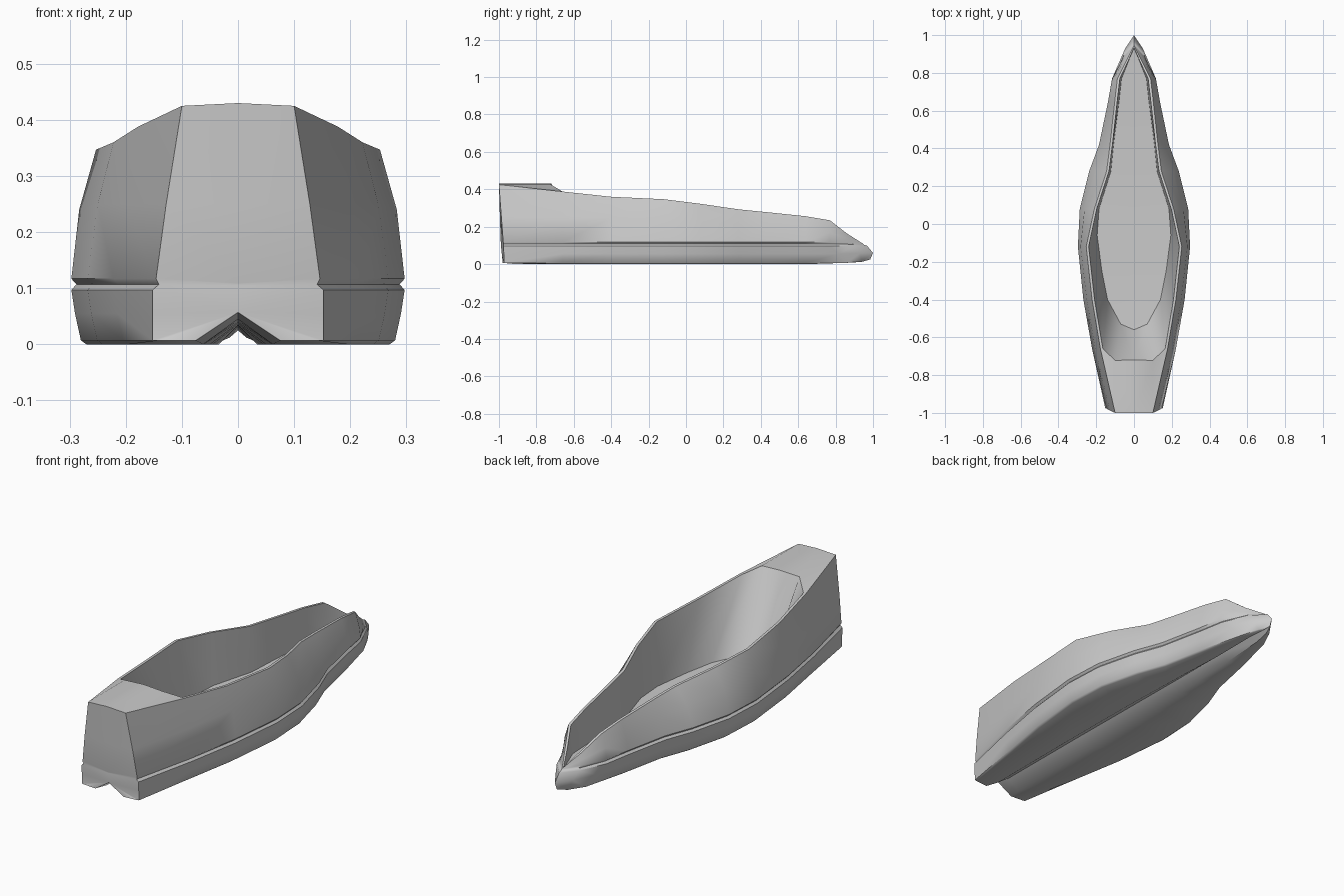
import bpy, bmesh

# Hull stations from stern corner to bow:
# y, rail x, side x, side z, gunwale x, gunwale z, tunnel x, tunnel z
STATIONS = [
    (-0.66, 0.222, 0.205, 0.25, 0.178, 0.388, 0.062, 0.045),
    (-0.40, 0.268, 0.25, 0.25, 0.222, 0.36, 0.062, 0.042),
    (-0.12, 0.297, 0.283, 0.24, 0.253, 0.347, 0.06, 0.039),
    (0.08, 0.287, 0.262, 0.23, 0.21, 0.322, 0.057, 0.037),
    (0.28, 0.237, 0.202, 0.21, 0.145, 0.293, 0.05, 0.035),
    (0.42, 0.185, 0.163, 0.20, 0.127, 0.279, 0.045, 0.034),
    (0.64, 0.139, 0.124, 0.19, 0.103, 0.256, 0.034, 0.033),
    (0.77, 0.116, 0.108, 0.17, 0.088, 0.234, 0.027, 0.032),
]
# Floor edge (x, y, z) for each station
FLOOR = [(0.14, -0.40, 0.07), (0.17, -0.25, 0.07), (0.195, -0.06, 0.07), (0.185, 0.08, 0.07),
         (0.122, 0.28, 0.075), (0.108, 0.42, 0.08), (0.08, 0.64, 0.09), (0.066, 0.77, 0.096)]
STERN_Z = 0.075


def section(st, fl):
    """Half section from tunnel roof round the side to the floor centre."""
    y, xr, xm, zm, xg, zg, xt, zt = st
    fx, fy, fz = fl
    bow = y > 0.7
    zb = 0.007 if bow else 0.0
    xc = xr * 0.58 if bow else xr - 0.017
    yc = y + 0.09 if bow else y
    yb = -0.91 if y == -0.66 else yc          # tunnel mouth narrows close to the stern
    return [(0, yb, zt), (xt, yb, zb), (xc - 0.01, yc, zb), (xc, yc, 0.007),
            ((xc + xr) / 2 + 0.002, (y + yc) / 2, 0.055), (xr, y, 0.097),
            (xr - 0.009, y, 0.107), (xr, y, 0.117), (xm, y, zm), (xg, y, zg),
            (xg - 0.013, y, zg), (fx, fy, fz), (0, fy, fz)]


# Stern centreline, transom corner, main stations, bow taper and stem
stern = [(0, -0.985, 0.057)] * 5 + [(0, -0.99, 0.105), (0, -0.99, 0.107), (0, -0.99, 0.109),
         (0, -0.995, 0.25), (0, -1, 0.43), (0, -0.72, 0.43),
         (0, -0.56, STERN_Z), (0, -0.56, STERN_Z)]
corner = [(0, -0.985, 0.057), (0.075, -0.98, 0.007), (0.14, -0.975, 0.007),
          (0.152, -0.972, 0.007), (0.152, -0.974, 0.055), (0.152, -0.976, 0.097),
          (0.141, -0.975, 0.107), (0.146, -0.977, 0.117), (0.128, -0.987, 0.25),
          (0.1, -1, 0.425), (0.1, -0.722, 0.425),
          (0.07, -0.53, STERN_Z), (0, -0.56, STERN_Z)]
taper = [(0, 0.94, 0.031), (0.015, 0.94, 0.012), (0.028, 0.94, 0.012), (0.033, 0.94, 0.015),
         (0.046, 0.93, 0.058), (0.06, 0.90, 0.098), (0.054, 0.895, 0.106),
         (0.056, 0.88, 0.114), (0.05, 0.87, 0.135), (0.043, 0.86, 0.164),
         (0.032, 0.86, 0.164), (0.03, 0.86, 0.1), (0, 0.86, 0.1)]
stem = [(0, 0.98, 0.031)] + [(0, 0.985, 0.025)] * 3 + [
        (0, 1, 0.06), (0, 0.968, 0.098), (0, 0.955, 0.102), (0, 0.95, 0.105),
        (0, 0.948, 0.107), (0, 0.945, 0.11), (0, 0.935, 0.11),
        (0, 0.93, 0.105), (0, 0.93, 0.105)]
rings = [stern, corner] + [section(s, f) for s, f in zip(STATIONS, FLOOR)] + [taper, stem]

# Loft both halves as one welded shell
bm = bmesh.new()
for side in (1, -1):
    grid = [[bm.verts.new((x * side, y, z)) for x, y, z in ring] for ring in rings]
    for a, b in zip(grid, grid[1:]):
        for i in range(len(a) - 1):
            bm.faces.new((a[i], a[i + 1], b[i + 1], b[i]))
bmesh.ops.remove_doubles(bm, verts=bm.verts, dist=0.0005)
bmesh.ops.dissolve_degenerate(bm, edges=bm.edges, dist=0.0001)
bmesh.ops.recalc_face_normals(bm, faces=bm.faces)
mesh = bpy.data.meshes.new("boat_hull")
bm.to_mesh(mesh)
bm.free()
hull = bpy.data.objects.new("boat_hull", mesh)
bpy.context.collection.objects.link(hull)

# Smooth panels with crisp gunwales and transom edges
bpy.context.view_layer.objects.active = hull
hull.select_set(True)
bpy.ops.object.shade_smooth_by_angle(angle=0.75)
